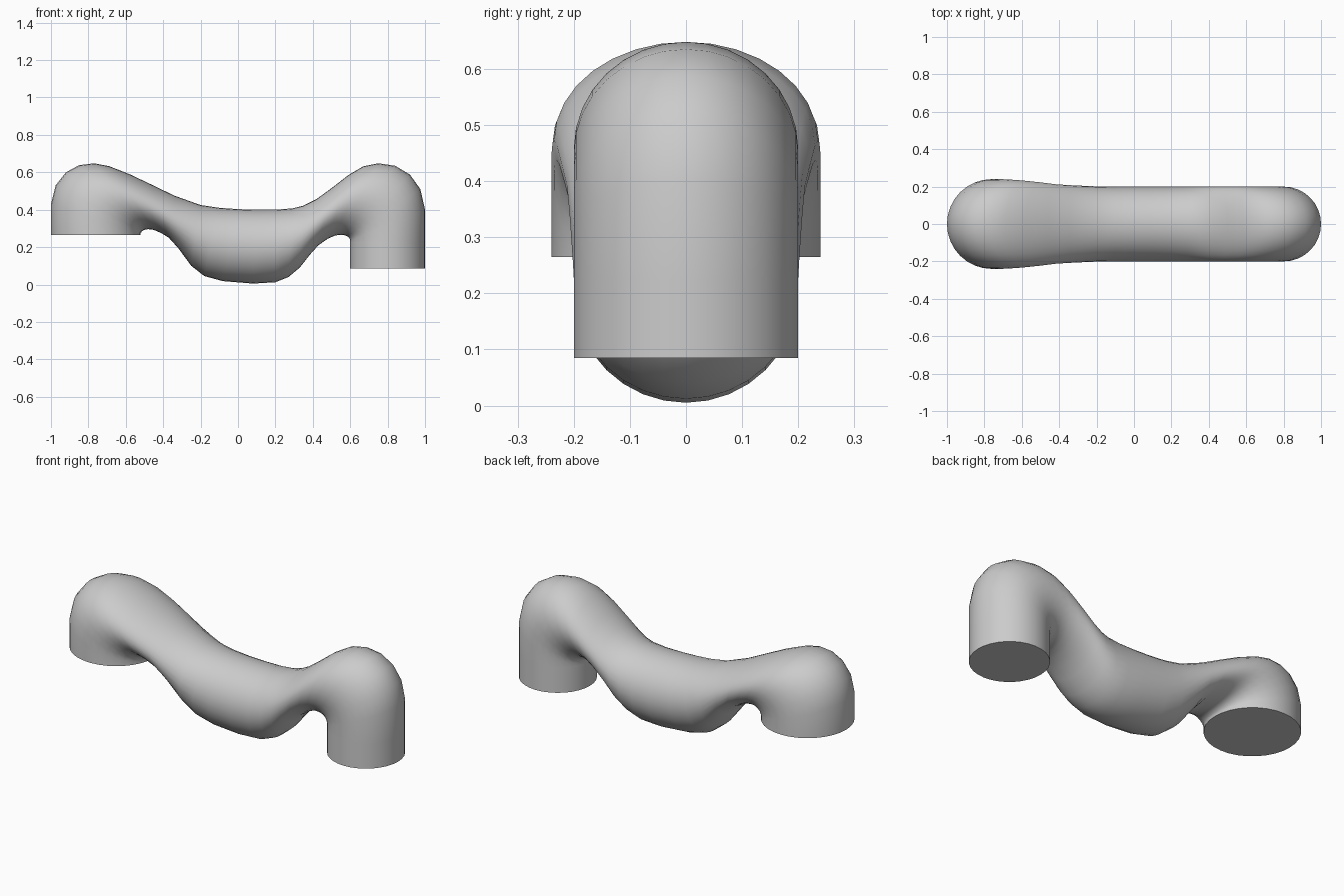
import bpy, math
from mathutils import Vector

cube = bpy.data.objects.get("Cube")
if cube:
    bpy.data.objects.remove(cube)

grey = bpy.data.materials.new("plain grey")
grey.use_nodes = True
colour = (0.6, 0.6, 0.6, 1)
grey.diffuse_color = colour
grey.node_tree.nodes["Principled BSDF"].inputs["Base Color"].default_value = colour
SIDES = 32


def finish(obj):
    obj.data.materials.append(grey)
    bpy.ops.object.select_all(action='DESELECT')
    obj.select_set(True)
    bpy.context.view_layer.objects.active = obj
    bpy.ops.object.mode_set(mode='EDIT')
    bpy.ops.mesh.select_all(action='SELECT')
    bpy.ops.mesh.normals_make_consistent(inside=False)
    bpy.ops.object.mode_set(mode='OBJECT')
    bpy.ops.object.shade_smooth_by_angle(angle=math.radians(45))


def loft(name, sections):
    """Skin elliptical rings given as outer x, z, inner x, z, half width."""
    verts, faces = [], []
    for ox, oz, ix, iz, w in sections:
        outer, inner = Vector((ox, 0, oz)), Vector((ix, 0, iz))
        mid, arm = (outer + inner) / 2, (outer - inner) / 2
        for k in range(SIDES):
            a = math.tau * k / SIDES
            verts.append(mid + arm * math.cos(a) + Vector((0, w * math.sin(a), 0)))
    for r in range(len(sections) - 1):
        for k in range(SIDES):
            n = (k + 1) % SIDES
            a, b = r * SIDES, (r + 1) * SIDES
            faces.append((a + k, a + n, b + n, b + k))
    faces.append(tuple(range(SIDES)))
    faces.append(tuple(range(len(verts) - SIDES, len(verts))))
    mesh = bpy.data.meshes.new(name)
    mesh.from_pydata(verts, [], faces)
    obj = bpy.data.objects.new(name, mesh)
    bpy.context.collection.objects.link(obj)
    finish(obj)


# Bent pipe: wide left mouth, sagging trap, narrower right bend
loft("bent_pipe", [
    (-1, .265, -.52, .265, .24),
    (-1, .43, -.52, .275, .24),
    (-.975, .53, -.515, .283, .24),
    (-.92, .6, -.505, .29, .24),
    (-.85, .638, -.495, .294, .238),
    (-.77, .648, -.48, .296, .235),
    (-.69, .633, -.45, .292, .23),
    (-.58, .59, -.41, .275, .222),
    (-.46, .533, -.37, .25, .212),
    (-.34, .475, -.32, .195, .207),
    (-.2, .425, -.25, .1, .202),
    (-.1, .41, -.18, .045, .2),
    (0, .403, -.08, .018, .2),
    (.1, .4, .08, .005, .2),
    (.2, .4, .2, .012, .2),
    (.29, .407, .27, .04, .2),
    (.35, .422, .33, .09, .2),
    (.42, .457, .385, .16, .2),
    (.5, .515, .43, .21, .2),
    (.59, .585, .48, .245, .2),
    (.67, .632, .52, .262, .2),
    (.75, .648, .55, .266, .2),
    (.84, .635, .572, .263, .2),
    (.92, .587, .588, .255, .2),
    (.975, .51, .597, .245, .2),
    (1, .4, .6, .235, .2),
    (1, .225, .6, .225, .2),
])

# Straight collar below the right bend
loft("right_collar", [(1, .225, .6, .225, .2), (1, .085, .6, .085, .2)])
